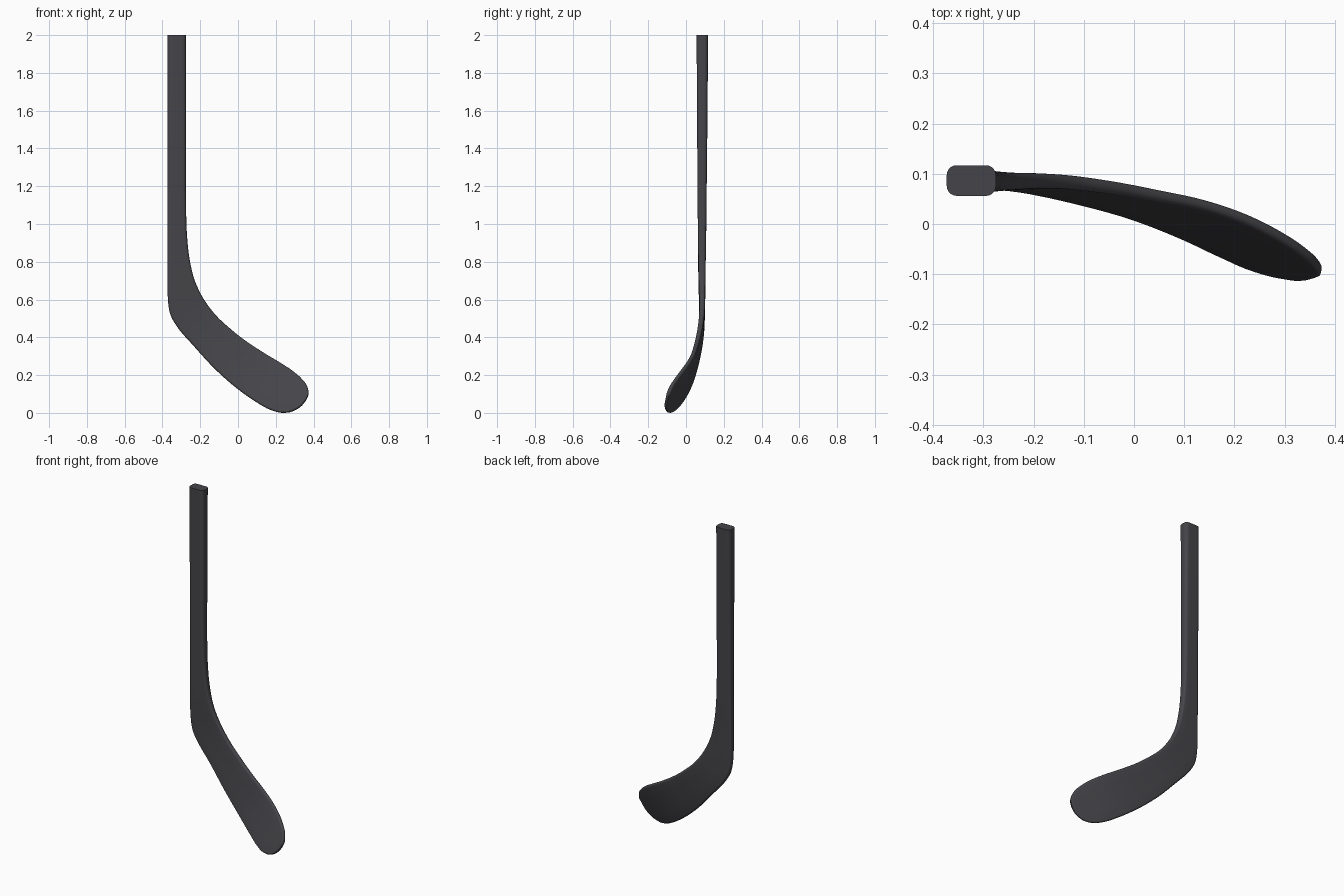
import bpy, bmesh, math
from mathutils import Vector

if "Cube" in bpy.data.objects:
    bpy.data.objects.remove(bpy.data.objects["Cube"])

# Stations down the stick: heel-side edge, toe-side edge, thickness, corner roundness
S = [
    ((-.373, .0865, 2.0), (-.275, .0865, 2.0), .061, .65),
    ((-.373, .0860, 1.5), (-.275, .0860, 1.5), .054, .65),
    ((-.373, .0850, 1.1), (-.275, .0850, 1.1), .047, .65),
    ((-.373, .085, .90), (-.270, .085, .94), .043, .68),
    ((-.373, .084, .72), (-.252, .085, .79), .038, .72),
    ((-.371, .085, .60), (-.225, .085, .69), .034, .78),
    ((-.358, .085, .52), (-.180, .086, .60), .030, .84),
    ((-.318, .084, .45), (-.120, .083, .52), .028, .90),
    ((-.240, .076, .36), (-.040, .073, .445), .026, .95),
    ((-.120, .050, .23), (.050, .057, .375), .024, .95),
    ((.000, .015, .125), (.150, .036, .310), .022, .95),
    ((.100, -.025, .055), (.230, .008, .262), .022, .95),
    ((.170, -.058, .017), (.290, -.022, .222), .022, .95),
    ((.240, -.088, .001), (.338, -.053, .180), .021, .95),
    ((.295, -.102, .012), (.364, -.076, .145), .020, .95),
    ((.337, -.106, .040), (.373, -.092, .110), .018, .95),
    ((.358, -.103, .064), (.372, -.097, .095), .012, .95),
]


def flat(s):
    return list(s[0]) + list(s[1]) + [s[2], s[3]]


def smooth_stations(stations, steps):
    """Hermite interpolation with chord-length spacing."""
    P = [flat(s) for s in stations]
    n = len(P)
    mid = [(Vector(s[0]) + Vector(s[1])) / 2 for s in stations]
    T = [0.0]
    for a, b in zip(mid, mid[1:]):
        T.append(T[-1] + (b - a).length)
    d = [[(b - a) / (T[i + 1] - T[i]) for a, b in zip(P[i], P[i + 1])] for i in range(n - 1)]
    M = [d[0]]
    for i in range(1, n - 1):
        h0, h1 = T[i] - T[i - 1], T[i + 1] - T[i]
        M.append([(a * h1 + b * h0) / (h0 + h1) for a, b in zip(d[i - 1], d[i])])
    M.append(d[-1])
    out = []
    for i in range(n - 1):
        h = T[i + 1] - T[i]
        for k in range(steps):
            u = k / steps
            c = (2*u**3 - 3*u**2 + 1, h*(u**3 - 2*u*u + u), 3*u*u - 2*u**3, h*(u**3 - u*u))
            out.append([c[0]*p + c[1]*m + c[2]*q + c[3]*w
                        for p, m, q, w in zip(P[i], M[i], P[i + 1], M[i + 1])])
    return out + [P[-1]]


def section(w, t, r, arc=5, mids=3):
    """Rounded rectangle outline, w wide and t thick."""
    pts = []
    for q, (sx, sy) in enumerate(((1, 1), (-1, 1), (-1, -1), (1, -1))):
        for k in range(arc + 1):
            a = math.pi / 2 * (q + k / arc)
            pts.append((sx * (w/2 - r) + r * math.cos(a), sy * (t/2 - r) + r * math.sin(a)))
        if q in (0, 2):
            for k in range(1, mids + 1):
                pts.append((sx * (w/2 - r) * (1 - 2 * k / (mids + 1)), sy * t / 2))
    return pts


# Stick: shaft and curved blade lofted as one skin
rows = smooth_stations(S, 4)
cen = [(Vector(r[:3]) + Vector(r[3:6])) / 2 for r in rows]
bm = bmesh.new()
rings = []
for i, r in enumerate(rows):
    chord = Vector(r[3:6]) - Vector(r[:3])
    tan = cen[min(i + 1, len(cen) - 1)] - cen[max(i - 1, 0)]
    x = chord.normalized()
    nrm = x.cross(tan).normalized()
    if nrm.y < 0:
        nrm = -nrm
    rad = min(r[6] / 2 * r[7], chord.length * .45)
    rings.append([bm.verts.new(cen[i] + x * u + nrm * v)
                  for u, v in section(chord.length, r[6], rad)])
for a, b in zip(rings, rings[1:]):
    for j in range(len(a)):
        k = (j + 1) % len(a)
        bm.faces.new((a[j], a[k], b[k], b[j]))
# Butt end and toe caps
bm.faces.new(rings[0])
bm.faces.new(rings[-1])
bmesh.ops.recalc_face_normals(bm, faces=bm.faces)
mesh = bpy.data.meshes.new("hockey_stick")
bm.to_mesh(mesh)
bm.free()
stick = bpy.data.objects.new("hockey_stick", mesh)
bpy.context.collection.objects.link(stick)

mat = bpy.data.materials.new("dark_grey")
mat.diffuse_color = (.06, .06, .068, 1)
mat.use_nodes = True
mat.node_tree.nodes["Principled BSDF"].inputs["Base Color"].default_value = mat.diffuse_color
mesh.materials.append(mat)
bpy.context.view_layer.objects.active = stick
stick.select_set(True)
bpy.ops.object.shade_smooth_by_angle(angle=math.radians(40))
